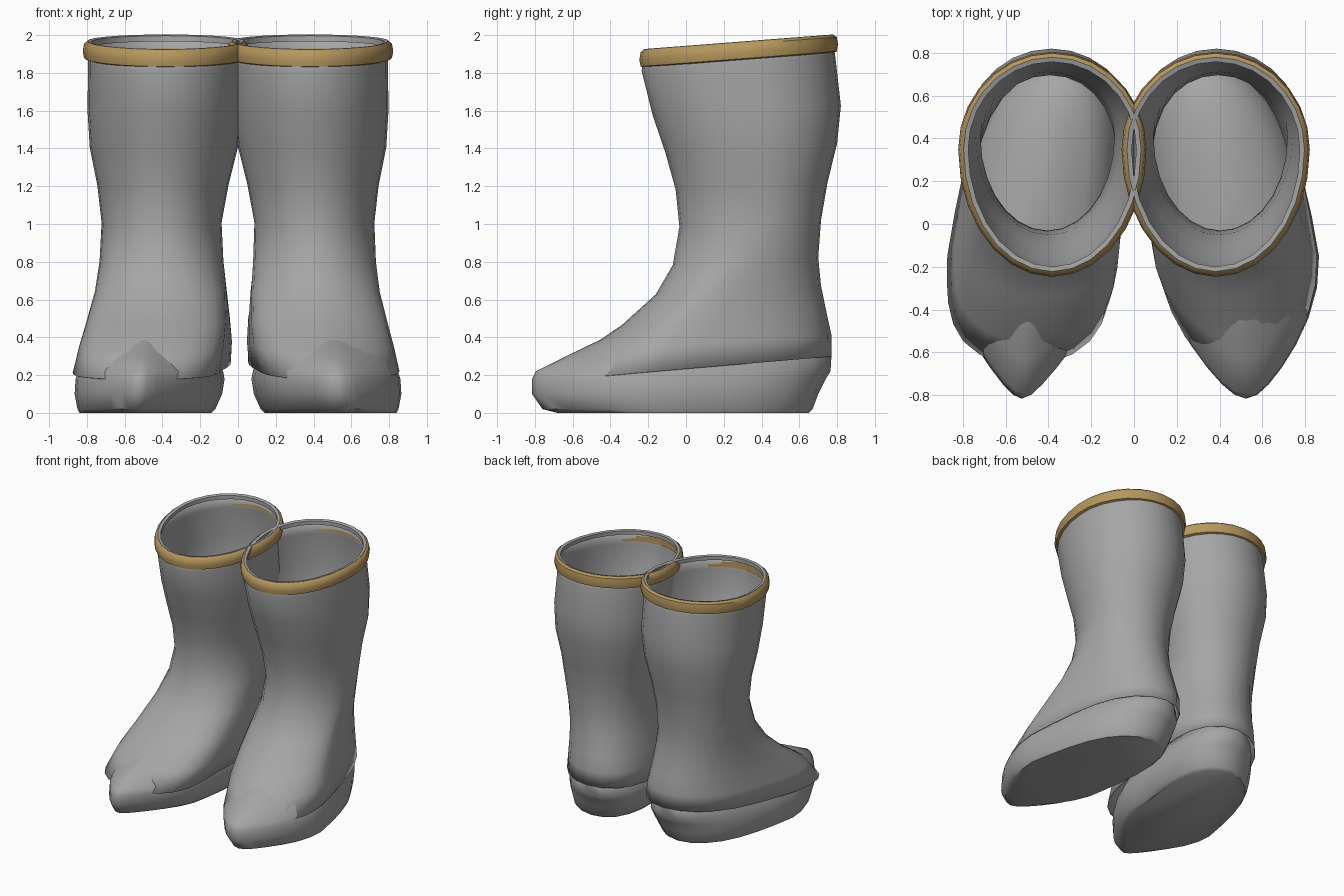
import bpy
import bmesh
import math

if "Cube" in bpy.data.objects:
    bpy.data.objects.remove(bpy.data.objects["Cube"], do_unlink=True)

SEGMENTS = 28


def make_material(name, color):
    mat = bpy.data.materials.new(name)
    mat.use_nodes = True
    mat.diffuse_color = color
    mat.node_tree.nodes["Principled BSDF"].inputs["Base Color"].default_value = color
    return mat


GREY = make_material("boot grey", (0.38, 0.38, 0.385, 1))
GOLD = make_material("trim gold", (0.47, 0.31, 0.11, 1))


def ring(side, row, foot=0.0, toe=0.0, heel=0.0, tilt=0.0):
    """One egg-shaped cross-section; foot blends from a round leg to a foot plan.
    Toe and heel pinch (positive) or square off (negative) the two ends."""
    z, front, back, inner, outer = row
    mid = ((front + back) / 2 + 0.07) * (1 - foot) - 0.15 * foot
    centre, half = (inner + outer) / 2, (outer - inner) / 2
    points = []
    for i in range(SEGMENTS):
        a = 2 * math.pi * i / SEGMENTS
        s, c = math.sin(a), math.cos(a)
        reach = back - mid if s > 0 else mid - front
        pinch = foot * (heel if s > 0 else toe)
        skew = foot * (-0.16 if s > 0 else -0.05)
        y = mid + reach * s
        x = centre + skew * (y - mid) + half * c * (1 - pinch * s * s)
        points.append((side * x, y, z + tilt * (y - 0.28)))
    return points


def loft(name, rings, mat, side, caps=False, closed=False):
    """Skin rings, listed from top to bottom, into one smooth object."""
    bm = bmesh.new()
    loops = [[bm.verts.new(p) for p in r] for r in rings]

    def face(verts):
        bm.faces.new(verts if side > 0 else verts[::-1])

    pairs = list(zip(loops, loops[1:]))
    if closed:
        pairs.append((loops[-1], loops[0]))
    for upper, lower in pairs:
        for j in range(SEGMENTS):
            k = (j + 1) % SEGMENTS
            face([upper[j], lower[j], lower[k], upper[k]])
    if caps:
        face(loops[0])
        face(loops[-1][::-1])
    mesh = bpy.data.meshes.new(name)
    bm.to_mesh(mesh)
    bm.free()
    mesh.materials.append(mat)
    obj = bpy.data.objects.new(name, mesh)
    bpy.context.collection.objects.link(obj)
    bpy.ops.object.select_all(action="DESELECT")
    obj.select_set(True)
    bpy.context.view_layer.objects.active = obj
    bpy.ops.object.shade_smooth_by_angle(angle=math.radians(45))
    return obj


# Rows: height, front, back, inner side, outer side
UPPER = [
    (1.955, -0.222, 0.775, -0.03, 0.795),
    (1.85, -0.235, 0.79, -0.03, 0.793),
    (1.6, -0.177, 0.82, -0.025, 0.797),
    (1.4, -0.11, 0.80, 0.0, 0.785),
    (1.2, -0.055, 0.75, 0.05, 0.745),
    (1.0, -0.035, 0.715, 0.087, 0.722),
    (0.8, -0.07, 0.70, 0.08, 0.73),
    (0.65, -0.16, 0.715, 0.07, 0.75),
    (0.5, -0.34, 0.745, 0.07, 0.79),
    (0.38, -0.55, 0.77, 0.085, 0.825),
    (0.257, -0.755, 0.77, 0.11, 0.855),
]
SOLE = [
    (0.46, -0.2, 0.3, 0.42, 0.54),
    (0.435, -0.27, 0.5, 0.35, 0.62),
    (0.41, -0.395, 0.62, 0.27, 0.68),
    (0.37, -0.49, 0.7, 0.21, 0.745),
    (0.3, -0.635, 0.77, 0.155, 0.815),
    (0.22, -0.795, 0.765, 0.125, 0.845),
    (0.18, -0.815, 0.74, 0.115, 0.86),
    (0.1, -0.815, 0.7, 0.125, 0.865),
    (0.02, -0.76, 0.67, 0.16, 0.85),
    (0.0, -0.68, 0.65, 0.18, 0.84),
]
# Trim profiles: outward offset and height
TRIM = [(0.0, 1.963), (0.018, 1.95), (0.025, 1.91), (0.018, 1.874), (0.0, 1.868)]
LIP = [(0.0, 1.965), (0.0, 1.93), (-0.022, 1.93), (-0.022, 1.96)]

# Side, label, toe shape of the upper, its front limit, its extra width, toe shape of the sole
BOOTS = [(1, "left", 0.25, -0.755, 0.0, 0.42), (-1, "right", -0.35, -0.66, 0.018, 0.55)]

for side, label, toe, limit, flare, sole_toe in BOOTS:
    # Hollow leg and instep, flaring to a hem above the sole
    rings = []
    for z, front, back, inner, outer in UPPER:
        foot = min(1, max(0, (0.9 - z) / 0.6))
        row = (z, max(front, limit), back, inner - flare * foot, outer + flare * foot)
        tilt = 0.077 if z > 1.8 else 0.05 + 0.035 * foot ** 4
        rings.append(ring(side, row, foot, toe, -0.4, tilt))
    upper = loft(label + "_boot_upper", rings, GREY, side)
    wall = upper.modifiers.new("wall", "SOLIDIFY")
    wall.thickness = 0.004
    wall.offset = -1

    # Solid sole with a pointed toe that breaks through the upper
    rings = [ring(side, row, 1, sole_toe, -0.3) for row in SOLE]
    loft(label + "_boot_sole", rings, GREY, side, caps=True)

    # Trim band and inner lip around the slanted opening
    for part, profile, mat in (("trim", TRIM, GOLD), ("lip", LIP, GREY)):
        rings = [ring(side, (z, -0.222 - d, 0.78 + d, -0.033 - d, 0.797 + d), tilt=0.077)
                 for d, z in profile]
        loft(label + "_boot_" + part, rings, mat, side, closed=True)
